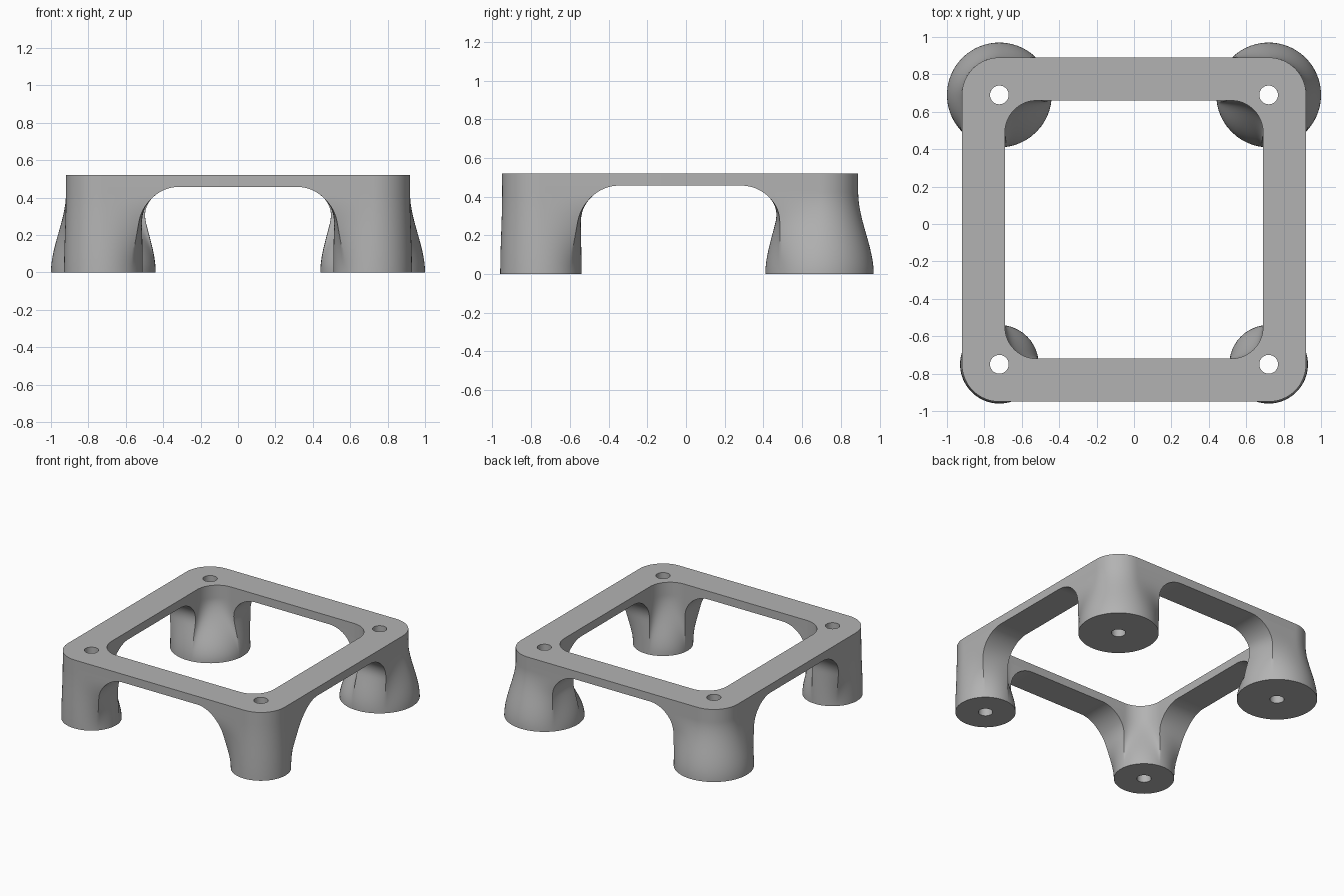
import bpy, bmesh
from math import cos, sin, pi, sqrt, atan2, radians

if "Cube" in bpy.data.objects:
    bpy.data.objects.remove(bpy.data.objects["Cube"], do_unlink=True)

X, Y_FRONT, Y_BACK = 0.72, -0.75, 0.69   # screw hole centres
R_OUT, WALL, HOLE = 0.20, 0.03, 0.05     # frame corner radius, inner wall offset, hole radius
Z_BAR, Z_TOP = 0.457, 0.52               # underside and top of the frame
ARM = 0.205                              # shortest reach of a leg along the bars

grey = bpy.data.materials.new("grey plastic")
grey.use_nodes = True
colour = (0.45, 0.45, 0.45, 1)
grey.diffuse_color = colour
grey.node_tree.nodes["Principled BSDF"].inputs["Base Color"].default_value = colour


def arc(cx, cy, r, a0, a1, n):
    steps = [radians(a0 + (a1 - a0) * i / n) for i in range(n + 1)]
    return [(cx + r * cos(a), cy + r * sin(a)) for a in steps]


def line(p, q, n):
    return [(p[0] + (q[0] - p[0]) * i / n, p[1] + (q[1] - p[1]) * i / n) for i in range(n)]


def corner_outline(a):
    """L-shaped corner of the frame around a hole, its arms reaching -a."""
    half = arc(0, 0, R_OUT, 45, 90, 10)[:-1]
    half += line((0, R_OUT), (-a, R_OUT), 12)
    half += line((-a, R_OUT), (-a, -WALL), 14)
    half += line((-a, -WALL), (-R_OUT, -WALL), 4)
    half += arc(-R_OUT, -R_OUT, R_OUT - WALL, 90, 45, 8)
    # mirror across the diagonal
    return half + [(y, x) for x, y in reversed(half[1:-1])]


def smooth(t):
    t = max(0, min(1, t))
    return t * t * (3 - 2 * t)


def shade(obj):
    bpy.ops.object.select_all(action="DESELECT")
    obj.select_set(True)
    bpy.context.view_layer.objects.active = obj
    bpy.ops.object.shade_smooth_by_angle(angle=radians(32))


def leg(name, sx, sy, cy, radius):
    """Round foot blending upward into the filleted frame corner."""
    angles = [atan2(y, x) for x, y in corner_outline(ARM + 0.01)]
    n = len(angles)
    bm = bmesh.new()

    def ring(points, z):
        return [bm.verts.new((sx * (X + x), cy + sy * y, z)) for x, y in points]

    def bridge(a, b):
        for i in range(n):
            j = (i + 1) % n
            bm.faces.new((a[i], a[j], b[j], b[i]))

    heights = [0.26 * i / 12 for i in range(12)]
    heights += [0.26 + (Z_BAR - 0.26) * sin(pi / 2 * i / 16) for i in range(17)]
    rings = []
    for z in heights:
        t = max(0, min(1, (z - 0.26) / (Z_BAR - 0.26)))
        reach = ARM + 0.2 * (1 - sqrt(1 - t * t))      # arch fillet under the bars
        s = smooth(z / 0.42)
        pts = [(radius * cos(a) * (1 - s) + x * s, radius * sin(a) * (1 - s) + y * s)
               for a, (x, y) in zip(angles, corner_outline(max(reach, ARM)))]
        rings.append(ring(pts, z))
    for a, b in zip(rings, rings[1:]):
        bridge(a, b)
    # screw hole and flat sole
    bore = [(HOLE * cos(a), HOLE * sin(a)) for a in angles]
    low, high = ring(bore, 0), ring(bore, Z_BAR)
    bridge(low, rings[0])
    bridge(high, low)
    if sx * sy < 0:
        bmesh.ops.reverse_faces(bm, faces=bm.faces[:])
    mesh = bpy.data.meshes.new(name)
    bm.to_mesh(mesh)
    bm.free()
    mesh.materials.append(grey)
    obj = bpy.data.objects.new(name, mesh)
    bpy.context.collection.objects.link(obj)
    shade(obj)


def rounded_rect(half_x, y0, y1, r):
    pts = []
    for cx, cy, a in ((half_x - r, y1 - r, 0), (r - half_x, y1 - r, 90),
                      (r - half_x, y0 + r, 180), (half_x - r, y0 + r, 270)):
        pts += arc(cx, cy, r, a, a + 90, 16)
    return pts


# flat frame with a large opening and four screw holes
curve = bpy.data.curves.new("frame", "CURVE")
curve.dimensions = "2D"
curve.fill_mode = "BOTH"
curve.extrude = (Z_TOP - Z_BAR) / 2
loops = [rounded_rect(X + R_OUT, Y_FRONT - R_OUT, Y_BACK + R_OUT, R_OUT),
         rounded_rect(X - WALL, Y_FRONT + WALL, Y_BACK - WALL, R_OUT - WALL)]
loops += [arc(x, y, HOLE, 0, 360, 48)[:-1] for x in (-X, X) for y in (Y_FRONT, Y_BACK)]
for pts in loops:
    spline = curve.splines.new("POLY")
    spline.points.add(len(pts) - 1)
    for point, (x, y) in zip(spline.points, pts):
        point.co = (x, y, 0, 1)
    spline.use_cyclic_u = True
curve.materials.append(grey)
frame = bpy.data.objects.new("frame", curve)
frame.location.z = (Z_TOP + Z_BAR) / 2
bpy.context.collection.objects.link(frame)
bpy.ops.object.select_all(action="DESELECT")
frame.select_set(True)
bpy.context.view_layer.objects.active = frame
bpy.ops.object.convert(target="MESH")
frame = bpy.context.view_layer.objects.active
# weld the caps to the walls
bm = bmesh.new()
bm.from_mesh(frame.data)
bmesh.ops.remove_doubles(bm, verts=bm.verts[:], dist=0.0001)
bmesh.ops.recalc_face_normals(bm, faces=bm.faces[:])
bm.to_mesh(frame.data)
bm.free()
shade(frame)

# slim front legs and wide back legs
for side, sx in (("left", 1), ("right", -1)):
    leg("front_leg_" + side, sx, -1, Y_FRONT, 0.21)
    leg("back_leg_" + side, sx, 1, Y_BACK, 0.28)
